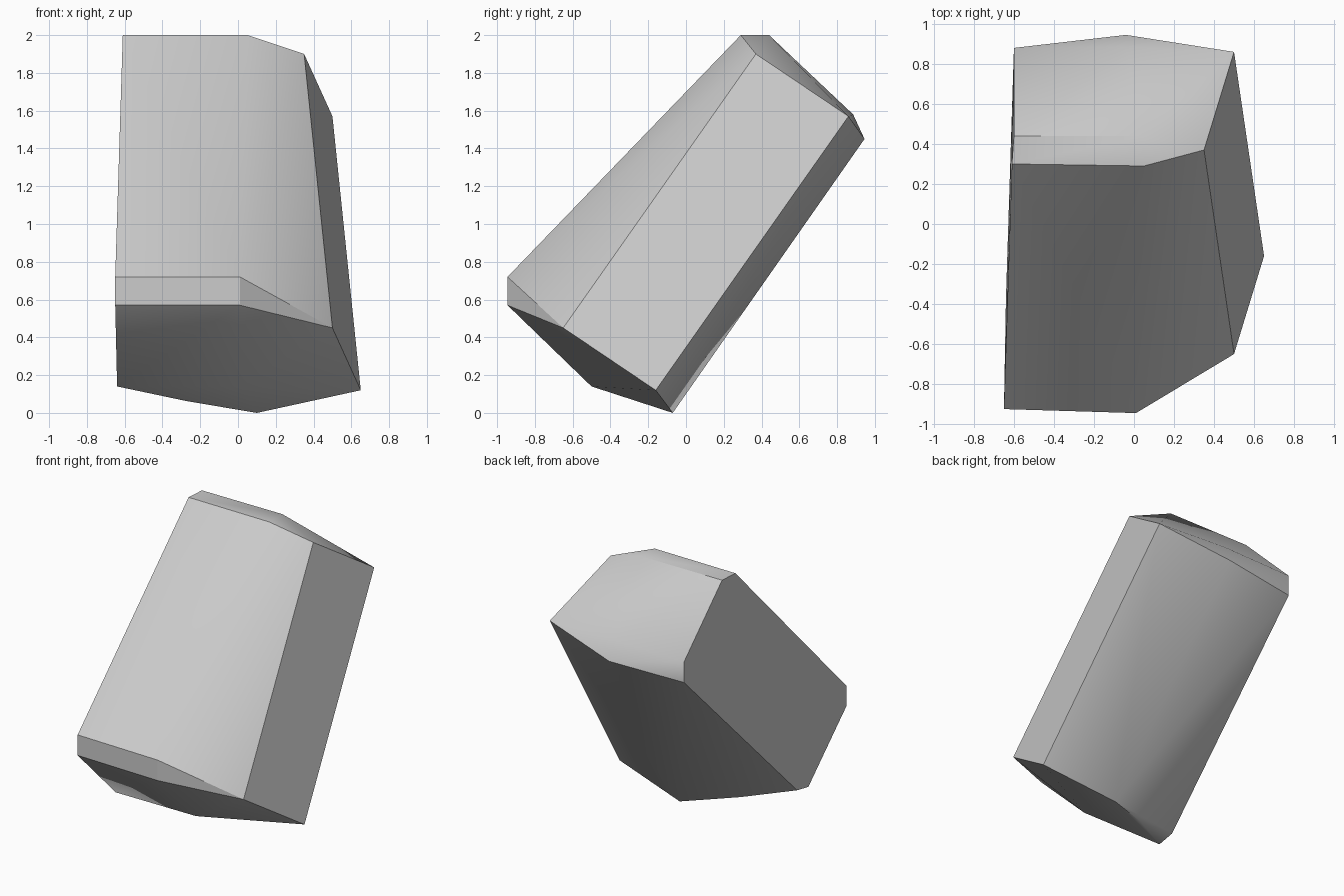
import bpy, bmesh, math

if "Cube" in bpy.data.objects:
    bpy.data.objects.remove(bpy.data.objects["Cube"])

# Upper end cap outline of the leaning block (bevelled rim points)
upper_end = [
    (-0.61, 0.30, 2.00), (-0.60, 0.44, 2.00),
    (0.05, 0.29, 2.00), (0.05, 0.44, 2.00),
    (0.35, 0.37, 1.90), (0.50, 0.86, 1.57),
    (-0.04, 0.945, 1.45), (-0.04, 0.885, 1.58),
    (-0.60, 0.88, 1.57), (-0.60, 0.88, 1.42),
]

# Lower end cap outline, resting on its lowest corner
lower_end = [
    (-0.65, -0.925, 0.72), (-0.65, -0.925, 0.57),
    (0.01, -0.945, 0.72), (0.01, -0.945, 0.57),
    (0.50, -0.65, 0.45), (0.65, -0.16, 0.12),
    (0.10, -0.07, 0.00), (-0.27, -0.25, 0.062),
    (0.01, -0.50, 0.14), (-0.64, -0.50, 0.14),
    (-0.64, -0.37, 0.165),
]


def hull_object(name, points):
    """Skin a convex shell over the outlines."""
    bm = bmesh.new()
    for p in points:
        bm.verts.new(p)
    res = bmesh.ops.convex_hull(bm, input=bm.verts[:])
    loose = [v for v in bm.verts if not v.link_faces]
    bmesh.ops.delete(bm, geom=loose, context='VERTS')
    bmesh.ops.recalc_face_normals(bm, faces=bm.faces[:])
    mesh = bpy.data.meshes.new(name)
    bm.to_mesh(mesh)
    bm.free()
    obj = bpy.data.objects.new(name, mesh)
    bpy.context.collection.objects.link(obj)
    return obj


# Leaning faceted block
block = hull_object("leaning_block", upper_end + lower_end)
bpy.context.view_layer.objects.active = block
block.select_set(True)
bpy.ops.object.shade_smooth_by_angle(angle=math.radians(30))
